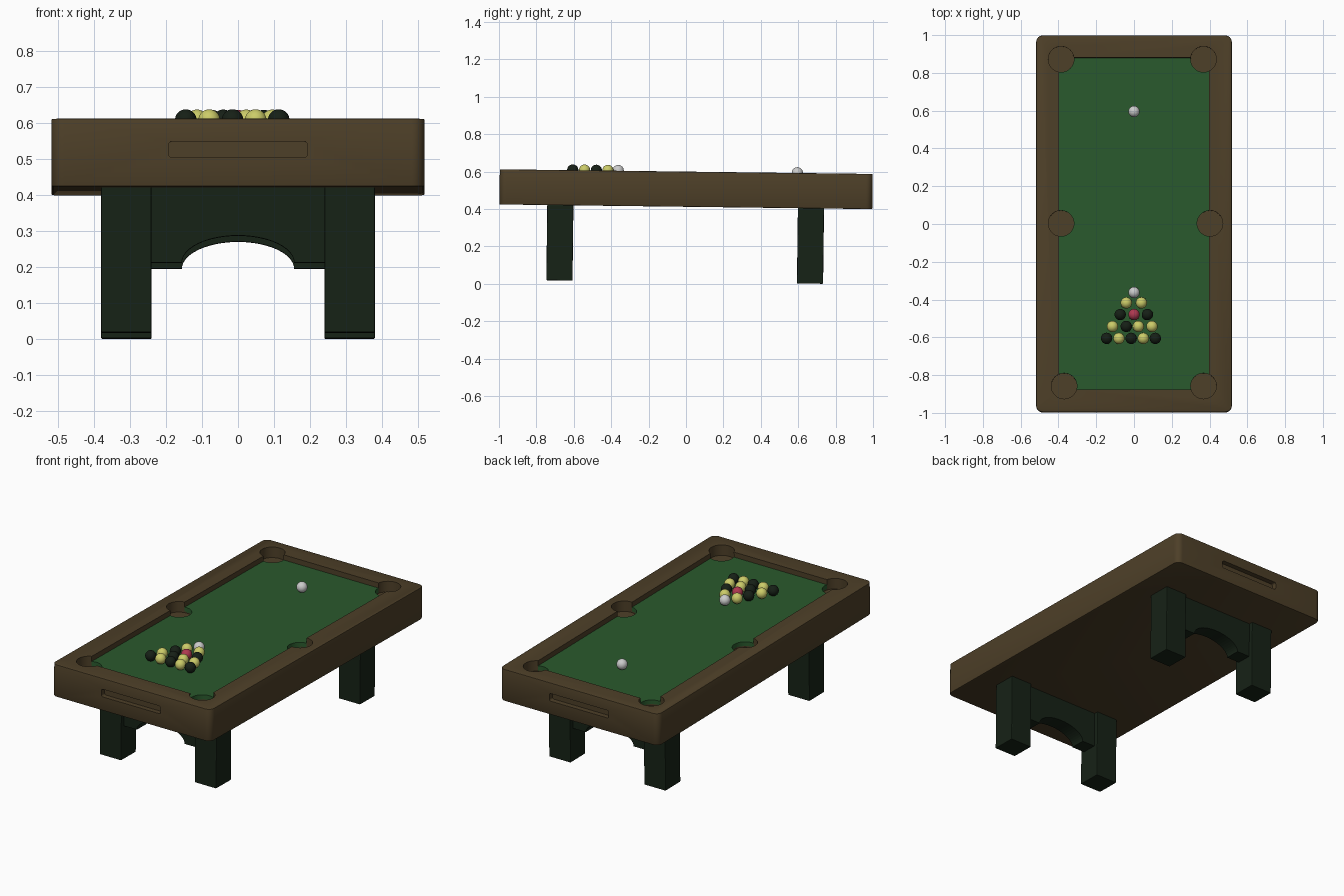
import bpy, bmesh
from math import sin, cos, pi
from mathutils import Matrix

if "Cube" in bpy.data.objects:
    bpy.data.objects.remove(bpy.data.objects["Cube"])


def material(name, rgb):
    m = bpy.data.materials.new(name)
    m.diffuse_color = (*rgb, 1)
    m.use_nodes = True
    m.node_tree.nodes["Principled BSDF"].inputs["Base Color"].default_value = m.diffuse_color
    return m


WOOD = material("wood", (0.075, 0.05, 0.021))
CLOTH = material("cloth", (0.023, 0.10, 0.026))
LEG = material("leg_paint", (0.008, 0.016, 0.008))
YELLOW = material("yellow", (0.60, 0.60, 0.14))
RED = material("red", (0.43, 0.04, 0.08))
BLACK = material("black", (0.008, 0.014, 0.008))
parts = []


def finish(name, bm, mat=None, smooth=False):
    bmesh.ops.recalc_face_normals(bm, faces=bm.faces)
    me = bpy.data.meshes.new(name)
    bm.to_mesh(me)
    bm.free()
    ob = bpy.data.objects.new(name, me)
    bpy.context.collection.objects.link(ob)
    if mat:
        me.materials.append(mat)
    if smooth:
        for p in me.polygons:
            p.use_smooth = True
    return ob


def box(name, x, y, z, mat=None, corner=0, edge=0, axis=2):
    """Box from ranges; 'corner' rounds the edges along one axis, 'edge' softens the rest."""
    bm = bmesh.new()
    bmesh.ops.create_cube(bm, size=1)
    for v in bm.verts:
        v.co = [r[0] + (c + 0.5) * (r[1] - r[0]) for r, c in zip((x, y, z), v.co)]
    if corner:
        es = [e for e in bm.edges if abs((e.verts[0].co - e.verts[1].co).normalized()[axis]) > 0.9]
        bmesh.ops.bevel(bm, geom=es, offset=corner, segments=6, profile=0.5, affect='EDGES')
    if edge:
        es = [e for e in bm.edges if e.calc_face_angle(0) > 1]
        bmesh.ops.bevel(bm, geom=es, offset=edge, segments=2, profile=0.5, affect='EDGES')
    return finish(name, bm, mat)


def cylinder(name, x, y, z, r):
    bm = bmesh.new()
    bmesh.ops.create_cone(bm, cap_ends=True, segments=40, radius1=r, radius2=r, depth=z[1] - z[0],
                          matrix=Matrix.Translation((x, y, sum(z) / 2)))
    return finish(name, bm)


def cut(ob, cutters):
    bpy.context.view_layer.objects.active = ob
    for c in cutters:
        m = ob.modifiers.new("cut", 'BOOLEAN')
        m.operation, m.solver, m.object = 'DIFFERENCE', 'EXACT', c
        bpy.ops.object.modifier_apply(modifier=m.name)


# table body and cloth bed
YC = -0.006
body = box("table_body", (-0.518, 0.518), (-0.997 + YC, 0.997 + YC), (0.412, 0.6), WOOD, 0.035, 0.004)
bed = box("cloth_bed", (-0.398, 0.398), (-0.886, 0.874), (0.541, 0.57), CLOTH)

# cutters: playing well, six pockets, ball-return slot at each end
well = box("well_cutter", (-0.397, 0.397), (-0.885, 0.873), (0.545, 0.7))
pockets = [cylinder("pocket_cutter", x, y, (0.538, 0.7), 0.068) for x, y in (
    (-0.386, 0.865), (0.368, 0.865), (-0.386, -0.004),
    (0.402, -0.004), (-0.37, -0.865), (0.368, -0.865))]
slots = [box("slot_cutter", (-0.193, 0.193), (YC + s * 0.997 - 0.03, YC + s * 0.997 + 0.03),
             (0.492, 0.537), corner=0.01, axis=1) for s in (-1, 1)]
cut(body, [well] + pockets + slots)
cut(bed, pockets)
for c in [well] + pockets + slots:
    bpy.data.objects.remove(c)
parts += [body, bed]

# legs and arched aprons
for end, yc in (("front", -0.677), ("back", 0.663)):
    for side, s in (("left", -1), ("right", 1)):
        xs = sorted((s * 0.24, s * 0.38))
        parts.append(box(f"{end}_{side}_leg", xs, (yc - 0.07, yc + 0.07), (0.0095, 0.414), LEG, edge=0.004))
    pts = [(-0.25, 0.204)]
    pts += [(-0.156 * cos(pi * i / 24), 0.204 + 0.075 * sin(pi * i / 24)) for i in range(25)]
    pts += [(0.25, 0.204), (0.25, 0.414), (-0.25, 0.414)]
    bm = bmesh.new()
    face = bm.faces.new([bm.verts.new((x, yc - 0.045, z)) for x, z in pts])
    ext = bmesh.ops.extrude_face_region(bm, geom=[face])["geom"]
    bmesh.ops.translate(bm, vec=(0, 0.09, 0), verts=[v for v in ext if isinstance(v, bmesh.types.BMVert)])
    parts.append(finish(f"{end}_apron", bm, LEG))


# balls: racked triangle plus cue ball
def ball(name, x, y, mat):
    bm = bmesh.new()
    bmesh.ops.create_uvsphere(bm, u_segments=32, v_segments=16, radius=0.03,
                              matrix=Matrix.Translation((x, y, 0.601)))
    parts.append(finish(name, bm, mat, True))


COLOURS = {"y": YELLOW, "k": BLACK, "r": RED, "w": None}
rack = (("w", -0.37, [0]), ("yy", -0.425, [-0.041, 0.039]),
        ("krk", -0.487, [-0.073, 0, 0.071]),
        ("ykyy", -0.55, [-0.114, -0.041, 0.023, 0.095]),
        ("kykyk", -0.613, [-0.145, -0.08, -0.015, 0.049, 0.113]))
for row, (cols, y, xs) in enumerate(rack):
    for i, (c, x) in enumerate(zip(cols, xs)):
        ball(f"ball_{row}_{i}", x, y, COLOURS[c])
ball("cue_ball", 0, 0.588, None)

# smooth round edges, then give the whole table its slight backward slope
for ob in parts[:2]:
    bpy.ops.object.select_all(action='DESELECT')
    ob.select_set(True)
    bpy.context.view_layer.objects.active = ob
    bpy.ops.object.shade_smooth_by_angle(angle=0.6)
tilt = Matrix.Rotation(-0.0125, 4, 'X')
for ob in parts:
    ob.data.transform(tilt)
